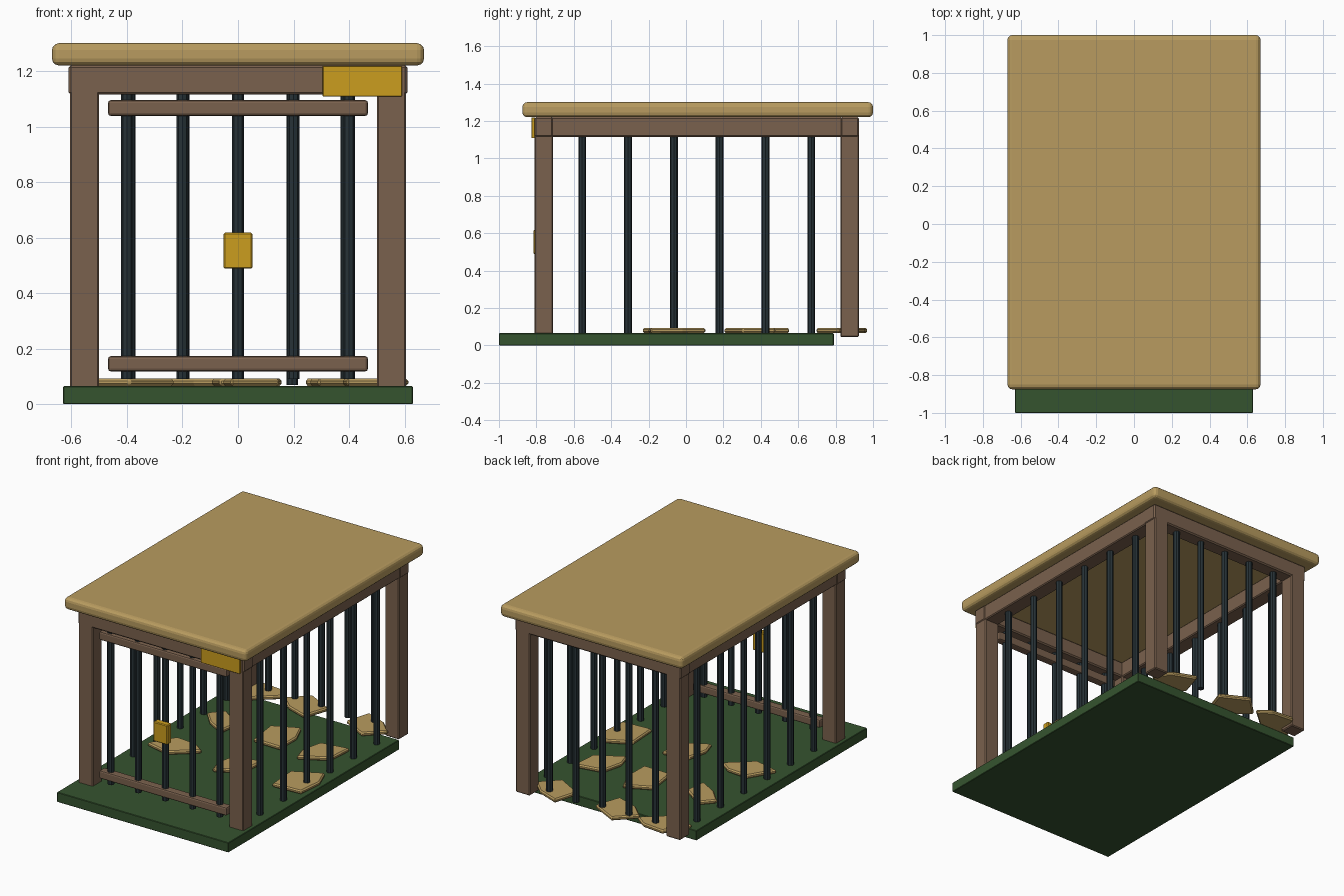
import bpy
import math

if "Cube" in bpy.data.objects:
    bpy.data.objects.remove(bpy.data.objects["Cube"], do_unlink=True)


def material(name, rgb):
    m = bpy.data.materials.new(name)
    m.use_nodes = True
    m.diffuse_color = (*rgb, 1)
    m.node_tree.nodes["Principled BSDF"].inputs["Base Color"].default_value = (*rgb, 1)
    return m


TAN = material("pale_wood", (0.48, 0.33, 0.115))
BROWN = material("dark_wood", (0.195, 0.12, 0.075))
IRON = material("dark_iron", (0.02, 0.032, 0.038))
GREEN = material("grass_green", (0.036, 0.088, 0.028))
GOLD = material("gold", (0.6, 0.34, 0.013))


def finish(obj, name, mat, bevel=0.0, segments=1):
    obj.name = name
    obj.data.materials.append(mat)
    if bevel:
        mod = obj.modifiers.new("soft_edges", "BEVEL")
        mod.width = bevel
        mod.segments = segments
        mod.limit_method = "ANGLE"
    return obj


def box(name, mat, xs, ys, zs, bevel=0.0, segments=1):
    """Box given by its min and max on each axis."""
    spans = (xs, ys, zs)
    bpy.ops.mesh.primitive_cube_add(size=1)
    obj = bpy.context.object
    for v in obj.data.vertices:
        v.co = [(a + b) / 2 + c * (b - a) for c, (a, b) in zip(v.co, spans)]
    return finish(obj, name, mat, bevel, segments)


def bar(name, x, y, bottom):
    top = 1.125
    bpy.ops.mesh.primitive_cylinder_add(
        vertices=8, radius=0.021, depth=top - bottom, location=(x, y, (top + bottom) / 2))
    finish(bpy.context.object, name, IRON)
    bpy.ops.object.shade_smooth_by_angle()


# Base and roof
box("base", GREEN, (-0.63, 0.63), (-1, 0.79), (0, 0.065), 0.003)
box("roof", TAN, (-0.67, 0.67), (-0.875, 1), (1.22, 1.3), 0.025, 3)

# Corner posts and top beams
FRONT, BACK = (-0.81, -0.71), (0.825, 0.925)
for side, s in (("right", -1), ("left", 1)):
    xs = sorted((s * 0.5, s * 0.605))
    for end, ys in (("front", FRONT), ("back", BACK)):
        box(f"{end}_{side}_post", BROWN, xs, ys, (0.045, 1.2), 0.006)
    box(f"{side}_beam", BROWN, xs, (-0.72, 0.835), (1.115, 1.22), 0.006)
for end, ys in (("front", FRONT), ("back", BACK)):
    box(f"{end}_beam", BROWN, (-0.61, 0.61), ys, (1.115, 1.22), 0.008)

# Gate rails
for name, zs in (("lower_rail", (0.118, 0.173)), ("upper_rail", (1.038, 1.095))):
    box(name, BROWN, (-0.468, 0.468), (-0.79, -0.735), zs, 0.01, 2)

# Bars on all four sides
for i in range(5):
    bar(f"front_bar_{i + 1}", (i - 2) * 0.2, -0.76, 0.09)
    bar(f"back_bar_{i + 1}", (i - 2) * 0.195, 0.875, 0.07)
for i in range(6):
    for side, s in (("right", -1), ("left", 1)):
        bar(f"{side}_bar_{i + 1}", s * 0.55, -0.555 + i * 0.245, 0.065)

# Lock and corner plate
box("lock", GOLD, (-0.052, 0.052), (-0.815, -0.77), (0.488, 0.618), 0.005)
box("corner_plate", GOLD, (0.305, 0.59), (-0.826, -0.805), (1.108, 1.218), 0.002)

# Loose floor slabs: centre, width, depth, mirror of the outline
OUTLINE = [(-1, 0.25), (-0.3, -1), (1, -0.8), (0.8, 0.1), (0.1, 1)]
SLABS = [
    (-0.41, -0.08, 0.33, 0.21, 1, 1), (0.05, -0.08, 0.3, 0.21, -1, 1),
    (0.5, -0.08, 0.32, 0.29, 1, -1), (-0.37, 0.36, 0.18, 0.29, -1, -1),
    (0.03, 0.37, 0.29, 0.31, 1, -1), (0.37, 0.365, 0.32, 0.22, -1, 1),
    (-0.44, 0.85, 0.33, 0.22, 1, 1), (-0.08, 0.83, 0.27, 0.29, -1, -1),
    (0.365, 0.835, 0.25, 0.29, 1, 1),
]
ca, sa = math.cos(math.radians(35)), math.sin(math.radians(35))
for n, (x, y, w, d, mx, my) in enumerate(SLABS):
    ring = [(u * mx * w / 2, v * my * d / 2) for u, v in OUTLINE]
    if mx * my < 0:
        ring.reverse()
    ring = [(x + u * ca - v * sa, y + u * sa + v * ca) for u, v in ring]
    k = len(ring)
    verts = [(px, py, z) for z in (0.066, 0.092) for px, py in ring]
    faces = [tuple(reversed(range(k))), tuple(range(k, 2 * k))]
    faces += [(i, (i + 1) % k, k + (i + 1) % k, k + i) for i in range(k)]
    mesh = bpy.data.meshes.new("floor_slab")
    mesh.from_pydata(verts, [], faces)
    slab = bpy.data.objects.new("floor_slab", mesh)
    bpy.context.collection.objects.link(slab)
    finish(slab, f"floor_slab_{n + 1}", TAN, 0.008)
